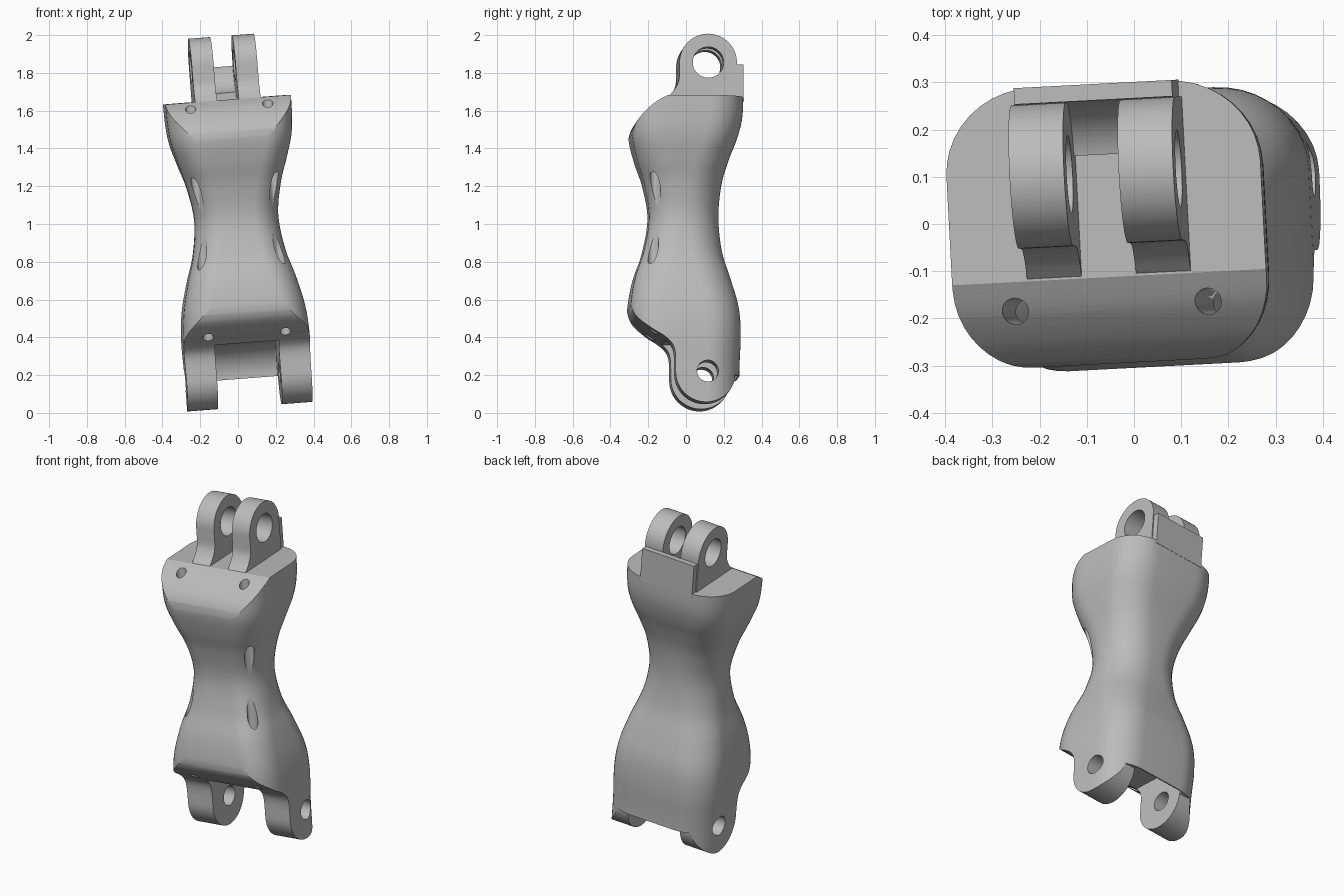
import bpy, bmesh
from math import sin, cos, pi, radians
from mathutils import Matrix, Vector

cube = bpy.data.objects.get("Cube")
if cube:
    bpy.data.objects.remove(cube, do_unlink=True)

grey = bpy.data.materials.new("plain grey")
grey.use_nodes = True
tone = (0.5, 0.5, 0.5, 1)
grey.diffuse_color = tone
grey.node_tree.nodes["Principled BSDF"].inputs["Base Color"].default_value = tone


def spline(points, steps):
    """Smooth curve through points of any dimension."""
    vs = [Vector(p) for p in points]
    out = []
    for i in range(len(vs) - 1):
        a, b, c, d = vs[max(i - 1, 0)], vs[i], vs[i + 1], vs[min(i + 2, len(vs) - 1)]
        for s in range(steps):
            t = s / steps
            m, n = (c - a) / 2, (d - b) / 2
            out.append(b + m * t + (3 * (c - b) - 2 * m - n) * t**2
                       + (2 * (b - c) + m + n) * t**3)
    return out + [vs[-1]]


def arc(centre, r, start, end, n=32):
    angles = [radians(start + (end - start) * i / n) for i in range(n + 1)]
    return [(centre[0] + r * cos(a), centre[1] + r * sin(a)) for a in angles]


def skin(name, rings):
    """Closed solid through a list of matching rings."""
    bm = bmesh.new()
    loops = [[bm.verts.new(p) for p in ring] for ring in rings]
    n = len(loops[0])
    for a, b in zip(loops, loops[1:]):
        for i in range(n):
            j = (i + 1) % n
            bm.faces.new((a[i], a[j], b[j], b[i]))
    bm.faces.new(loops[0])
    bm.faces.new(loops[-1])
    bmesh.ops.recalc_face_normals(bm, faces=bm.faces)
    mesh = bpy.data.meshes.new(name)
    bm.to_mesh(mesh)
    bm.free()
    mesh.materials.append(grey)
    ob = bpy.data.objects.new(name, mesh)
    bpy.context.collection.objects.link(ob)
    return ob


def prism(name, outline, x0, x1):
    """Side outline (y, z) extruded along x."""
    return skin(name, [[(x, p[0], p[1]) for p in outline] for x in (x0, x1)])


def combine(ob, tool, operation="DIFFERENCE"):
    mod = ob.modifiers.new("cut", "BOOLEAN")
    mod.operation, mod.object, mod.solver = operation, tool, "EXACT"
    bpy.context.view_layer.objects.active = ob
    bpy.ops.object.modifier_apply(modifier=mod.name)
    bpy.data.objects.remove(tool, do_unlink=True)


def section(z, half, front, back):
    """Rounded rectangle, with softer corners at the back."""
    ring = []
    corners = ((1, 1, 0), (-1, 1, 90), (-1, -1, 180), (1, -1, 270))
    for sx, sy, start in corners:
        rx, ry = (0.19, 0.18) if sy > 0 else (0.14, 0.17)
        cy = back - ry if sy > 0 else front + ry
        for ux, uy in arc((0, 0), 1, start, start + 90, 10):
            ring.append((sx * (half - rx) + ux * rx, cy + uy * ry, z))
    return ring


# waisted body: height, half width, front, back
stations = [(-0.1, .332, -.305, .27), (.2, .332, -.305, .272), (.4, .335, -.305, .28),
            (.55, .322, -.305, .27), (.7, .288, -.28, .23), (.85, .245, -.23, .187),
            (1.03, .223, -.2, .17), (1.2, .248, -.225, .185), (1.33, .287, -.265, .222),
            (1.45, .32, -.292, .268), (1.57, .332, -.292, .295), (1.75, .334, -.292, .3)]
body = skin("body", [section(*s) for s in spline(stations, 6)])

# side outline trims the sloped top, the undercut and the rounded lower lugs
low, low_r = (.085, .19), .16
slope = spline([(-.11, 1.66), (-.18, 1.62), (-.25, 1.555), (-.283, 1.5), (-.3, 1.43)], 6)
under = spline([(-.315, .6), (-.285, .5), (-.21, .43), (-.12, .37), (-.08, .31), (-.075, .2)], 6)
outline = ([(.5, 1.66)] + slope + [(-.5, 1.4), (-.5, .65)] + under
           + arc(low, low_r, 180, 360) + [(.245, .18), (.5, .18)])
combine(body, prism("trim", outline, -1, 1), "INTERSECT")

# slot between the lower lugs and the pin hole through them
slot = arc(low, .18, 0, 90) + [(-.5, .37), (-.5, -.2), (.265, -.2)]
combine(body, prism("slot", slot, -.17, .17))
combine(body, prism("pin", arc((.095, .195), .057, 0, 348, 29), -1, 1))

# cord channels running up through the front corners
for side in (-1, 1):
    for z0, z1, y in ((.25, .98, -.185), (1.06, 1.8, -.172)):
        rings = [[(p[0], p[1], z) for p in arc((side * .205, y), .028, 0, 345, 23)]
                 for z in (z0, z1)]
        combine(body, skin("channel", rings))

# upper lugs with flared feet and a wide pin hole
top, top_r = (.112, 1.845), .152
foot = spline([(-.04, 1.8), (-.045, 1.745), (-.068, 1.7), (-.105, 1.66)], 6)
lug = arc(top, top_r, 0, 180) + foot + [(-.105, 1.64), (.264, 1.64)]
lugs = []
for side, label in ((-1, "right"), (1, "left")):
    ob = prism("upper_lug_" + label, lug, side * .058, side * .174)
    combine(ob, prism("pin", arc(top, .082, 0, 352, 44), -1, 1))
    lugs.append(ob)

# stop wall behind the upper lugs, hollowed around the pin
wall = prism("stop_wall", [(.15, 1.64), (.3, 1.64), (.3, 1.835), (.15, 1.835)], -.168, .168)
combine(wall, prism("hollow", arc(top, .154, 0, 354, 59), -1, 1))

# slight lean and turn of the whole piece
pose = (Matrix.Translation((-.008, 0, 1)) @ Matrix.Rotation(radians(3), 4, "Z")
        @ Matrix.Rotation(radians(-4.4), 4, "Y") @ Matrix.Translation((0, 0, -1)))
for ob in [body, wall] + lugs:
    ob.data.transform(pose)
    bpy.ops.object.select_all(action="DESELECT")
    ob.select_set(True)
    bpy.context.view_layer.objects.active = ob
    bpy.ops.object.shade_smooth_by_angle(angle=radians(28))
